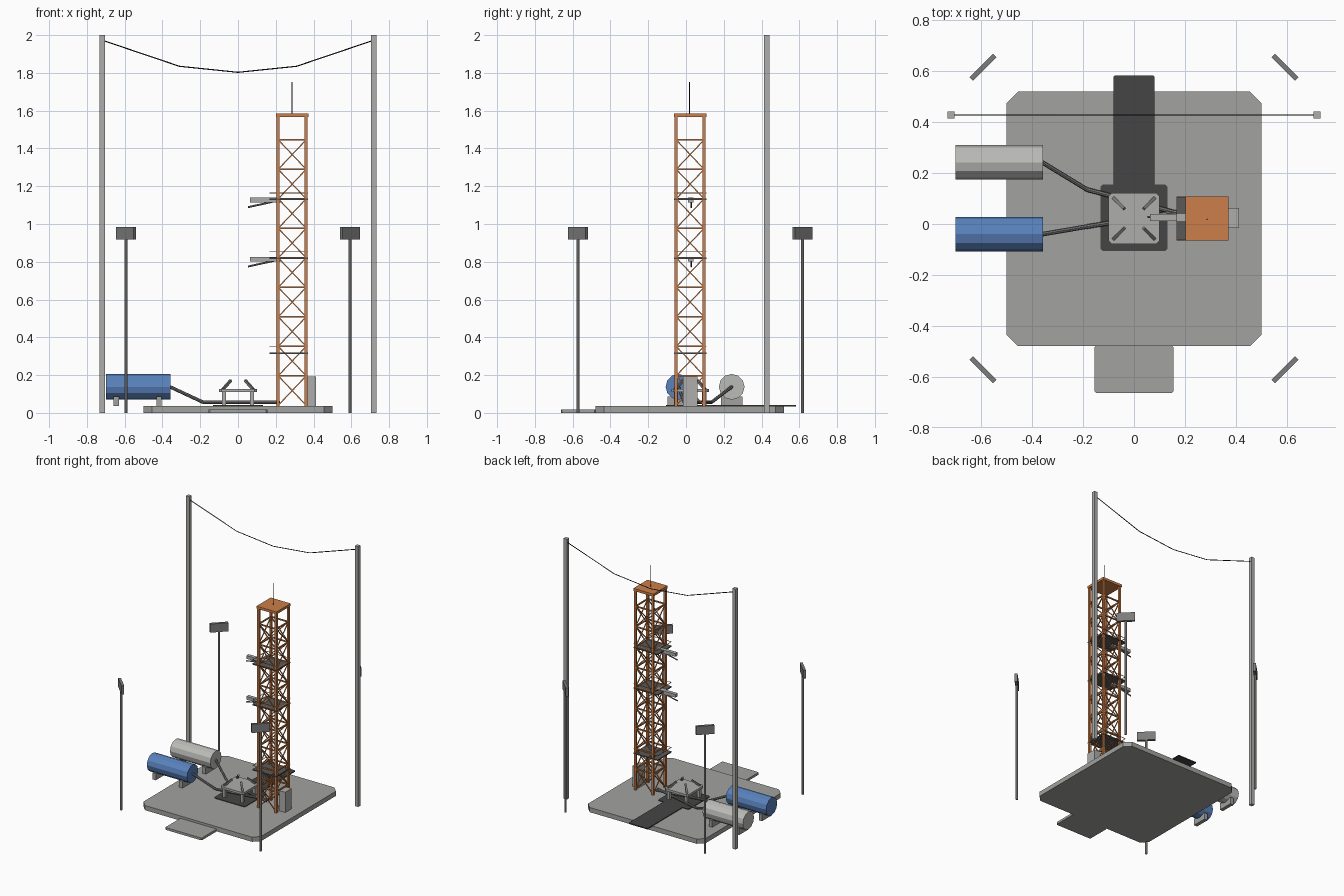
import bpy, bmesh, math
from mathutils import Vector, Matrix

if "Cube" in bpy.data.objects:
    bpy.data.objects.remove(bpy.data.objects["Cube"])


def mat(name, r, g, b):
    m = bpy.data.materials.new(name)
    m.diffuse_color = (r, g, b, 1)
    m.use_nodes = True
    m.node_tree.nodes["Principled BSDF"].inputs["Base Color"].default_value = m.diffuse_color
    return m


CONCRETE = mat("concrete grey", 0.36, 0.36, 0.35)
STEEL = mat("steel grey", 0.42, 0.42, 0.41)
WHITE = mat("tank pale grey", 0.50, 0.50, 0.48)
BLUE = mat("tank blue", 0.10, 0.22, 0.50)
ORANGE = mat("tower orange", 0.60, 0.21, 0.065)
DARK = mat("scorched dark", 0.06, 0.06, 0.06)
GRATE = mat("grating grey", 0.10, 0.10, 0.10)
PIPE = mat("pipe grey", 0.20, 0.20, 0.20)
BLACK = mat("cable black", 0.015, 0.015, 0.015)


def finish(bm, name, material):
    bmesh.ops.recalc_face_normals(bm, faces=bm.faces)
    me = bpy.data.meshes.new(name)
    bm.to_mesh(me)
    bm.free()
    me.materials.append(material)
    ob = bpy.data.objects.new(name, me)
    bpy.context.collection.objects.link(ob)
    return ob


def add_box(bm, x0, x1, y0, y1, z0, z1):
    m = Matrix.Translation(((x0 + x1) / 2, (y0 + y1) / 2, (z0 + z1) / 2))
    bmesh.ops.create_cube(bm, size=1, matrix=m @ Matrix.Diagonal((x1 - x0, y1 - y0, z1 - z0, 1)))


def add_beam(bm, p, q, w, h=None, sides=0):
    """Square bar, or round rod when sides is given, from p to q."""
    p, q = Vector(p), Vector(q)
    d = q - p
    rot = d.to_track_quat('Z', 'Y').to_matrix().to_4x4()
    m = Matrix.Translation((p + q) / 2) @ rot
    if sides:
        bmesh.ops.create_cone(bm, cap_ends=True, segments=sides, radius1=w, radius2=w,
                              depth=d.length, matrix=m)
    else:
        bmesh.ops.create_cube(bm, size=1, matrix=m @ Matrix.Diagonal((w, h or w, d.length, 1)))


def box(name, material, *dims):
    bm = bmesh.new()
    add_box(bm, *dims)
    return finish(bm, name, material)


def path(name, material, pts, r, sides=8):
    bm = bmesh.new()
    for p, q in zip(pts, pts[1:]):
        add_beam(bm, p, q, r, sides=sides)
    return finish(bm, name, material)


def slab(name, material, x0, x1, y0, y1, z0, z1, c):
    """Flat slab with cut corners."""
    bm = bmesh.new()
    pts = [(x0 + c, y0), (x1 - c, y0), (x1, y0 + c), (x1, y1 - c),
           (x1 - c, y1), (x0 + c, y1), (x0, y1 - c), (x0, y0 + c)]
    f = bm.faces.new([bm.verts.new((x, y, z0)) for x, y in pts])
    ext = bmesh.ops.extrude_face_region(bm, geom=[f])
    bmesh.ops.translate(bm, vec=(0, 0, z1 - z0),
                        verts=[v for v in ext['geom'] if isinstance(v, bmesh.types.BMVert)])
    return finish(bm, name, material)


# Ground: pad, approach step, scorched deflector and trench
slab("pad", CONCRETE, -0.5, 0.5, -0.48, 0.52, 0, 0.036, 0.045)
slab("approach_step", CONCRETE, -0.155, 0.155, -0.663, -0.478, 0, 0.018, 0.006)
slab("flame_plate", DARK, -0.132, 0.132, -0.106, 0.156, 0.03, 0.041, 0.01)
slab("flame_trench", DARK, -0.08, 0.08, 0.14, 0.583, 0.034, 0.042, 0.004)

# Launch table with legs and four leaning hold-down arms
CY = 0.022
slab("launch_table", STEEL, -0.1, 0.1, CY - 0.1, CY + 0.1, 0.11, 0.127, 0.012)
legs, arms = bmesh.new(), bmesh.new()
for sx in (-1, 1):
    for sy in (-1, 1):
        x, y = sx * 0.075, CY + sy * 0.075
        add_box(legs, x - 0.011, x + 0.011, y - 0.011, y + 0.011, 0.036, 0.112)
        add_beam(arms, (sx * 0.08, CY + sy * 0.08, 0.125),
                 (sx * 0.038, CY + sy * 0.038, 0.172), 0.013)
finish(legs, "table_legs", STEEL)
finish(arms, "hold_down_arms", PIPE)

# Fuel tanks, saddles and pipes
for name, y, m in (("pale_tank", 0.242, WHITE), ("blue_tank", -0.04, BLUE)):
    path(name, m, [(-0.70, y, 0.138), (-0.358, y, 0.138)], 0.068, 12)
    saddle = bmesh.new()
    for x in (-0.645, -0.418):
        add_box(saddle, x - 0.014, x + 0.014, y - 0.057, y + 0.057, 0.036, 0.088)
    finish(saddle, name + "_saddles", CONCRETE)
path("pale_tank_pipe", PIPE, [(-0.36, 0.242, 0.138), (-0.184, 0.135, 0.056),
                              (0.22, 0.03, 0.056)], 0.009)
path("blue_tank_pipe", PIPE, [(-0.36, -0.04, 0.138), (-0.184, -0.01, 0.056),
                              (0.22, 0.055, 0.056)], 0.009)

# Lattice tower
TX, H, BAY = 0.287, 0.074, 0.1562
corners = [(TX - H, CY - H), (TX + H, CY - H), (TX + H, CY + H), (TX - H, CY + H)]
posts, lattice = bmesh.new(), bmesh.new()
for i, a in enumerate(corners):
    b = corners[(i + 1) % 4]
    add_box(posts, a[0] - 0.008, a[0] + 0.008, a[1] - 0.008, a[1] + 0.008, 0.036, 1.57)
    for k in range(10):
        z = 0.04 + k * BAY
        if k:
            add_beam(lattice, (*a, z), (*b, z), 0.009)
        if k < 9:
            add_beam(lattice, (*a, z), (*b, z + BAY), 0.006)
            add_beam(lattice, (*b, z), (*a, z + BAY), 0.006)
finish(posts, "tower_posts", ORANGE)
finish(lattice, "tower_lattice", ORANGE)
box("tower_cap", ORANGE, TX - 0.085, TX + 0.085, CY - 0.086, CY + 0.086, 1.566, 1.585)
path("antenna", BLACK, [(TX, CY - 0.004, 1.58), (TX, CY - 0.004, 1.752)], 0.003, 6)
box("equipment_cabinet", STEEL, 0.36, 0.413, -0.016, 0.062, 0.036, 0.192)

# Service platforms with thin rails
for n, z in enumerate((0.317, 0.818, 1.13)):
    x0, x1, y0, y1 = 0.166, 0.37, CY - 0.086, CY + 0.086
    box(f"platform_{n}", GRATE, x0, x1, y0, y1, z - 0.004, z + 0.004)
    rails = bmesh.new()
    for y in (y0 + 0.002, y1 - 0.002):
        add_beam(rails, (x0, y, z + 0.034), (x1, y, z + 0.034), 0.003)
    add_beam(rails, (x0 + 0.002, y0, z + 0.034), (x0 + 0.002, y1, z + 0.034), 0.003)
    finish(rails, f"platform_rails_{n}", ORANGE)

# Swing arms with struts and hose ends
for n, z in enumerate((0.813, 1.127)):
    box(f"swing_arm_{n}", STEEL, 0.063, 0.225, 0.011, 0.039, z - 0.012, z + 0.012)
    path(f"arm_hose_{n}", PIPE, [(0.053, 0.028, z - 0.038), (0.19, 0.028, z - 0.008)], 0.005, 6)

# Floodlights facing the centre
for sx in (-1, 1):
    for y, sy, side in ((-0.572, -1, "front"), (0.616, 1, "back")):
        name = side + ("_left" if sx < 0 else "_right")
        x = sx * 0.593
        path(name + "_light_pole", STEEL, [(x, y, 0), (x, y, 0.93)], 0.008, 8)
        t = Vector((1, -sx * sy, 0)).normalized() * 0.065
        bm = bmesh.new()
        add_beam(bm, Vector((x, y, 0.951)) - t, Vector((x, y, 0.951)) + t, 0.02, 0.066)
        # keep the long side of the lamp section upright
        zs = [v.co.z for v in bm.verts]
        if max(zs) - min(zs) < 0.05:
            bm.clear()
            add_beam(bm, Vector((x, y, 0.951)) - t, Vector((x, y, 0.951)) + t, 0.066, 0.02)
        finish(bm, name + "_floodlight", PIPE)

# Lightning masts and sagging cable
for sx, side in ((-1, "left"), (1, "right")):
    box(side + "_mast", STEEL, sx * 0.718 - 0.014, sx * 0.718 + 0.014, 0.414, 0.442, 0, 2)
path("lightning_cable", BLACK, [(-0.71, 0.428, 1.97), (-0.31, 0.428, 1.835), (0, 0.428, 1.803),
                                (0.31, 0.428, 1.835), (0.71, 0.428, 1.97)], 0.003, 6)
